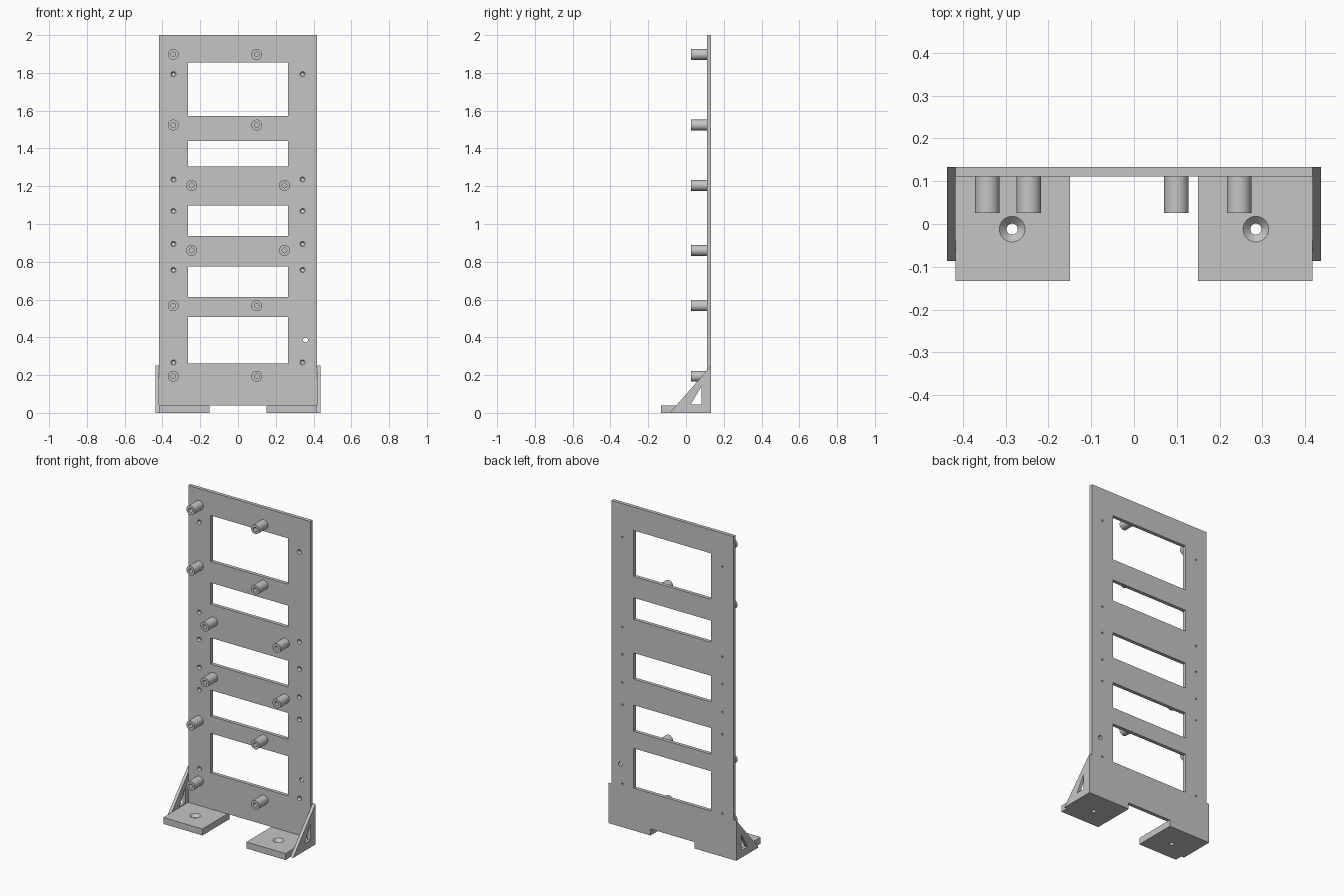
import bpy, bmesh
from math import cos, sin, tau

cube = bpy.data.objects.get("Cube")
if cube:
    bpy.data.objects.remove(cube, do_unlink=True)

grey = bpy.data.materials.new("light grey")
grey.use_nodes = True
colour = (0.56, 0.56, 0.56, 1)
grey.diffuse_color = colour
grey.node_tree.nodes["Principled BSDF"].inputs["Base Color"].default_value = colour


def finish(name, bm):
    bmesh.ops.recalc_face_normals(bm, faces=bm.faces)
    mesh = bpy.data.meshes.new(name)
    bm.to_mesh(mesh)
    bm.free()
    mesh.materials.append(grey)
    ob = bpy.data.objects.new(name, mesh)
    bpy.context.collection.objects.link(ob)
    return ob


def add_box(bm, x0, x1, y0, y1, z0, z1):
    v = bmesh.ops.create_cube(bm, size=1)["verts"]
    bmesh.ops.scale(bm, vec=(x1 - x0, y1 - y0, z1 - z0), verts=v)
    bmesh.ops.translate(bm, vec=((x0 + x1) / 2, (y0 + y1) / 2, (z0 + z1) / 2), verts=v)


def add_lathe(bm, profile, centre, axis, sides=32):
    """Closed solid turned from (radius, position) pairs about a y or z axis."""
    rings = []
    for r, t in profile:
        ring = []
        for i in range(sides):
            a, b = r * cos(tau * i / sides), r * sin(tau * i / sides)
            p = (centre[0] + a, t, centre[1] + b) if axis == "y" else (centre[0] + a, centre[1] + b, t)
            ring.append(bm.verts.new(p))
        rings.append(ring)
    for lo, hi in zip(rings, rings[1:]):
        for i in range(sides):
            j = (i + 1) % sides
            bm.faces.new((lo[i], lo[j], hi[j], hi[i]))
    bm.faces.new(rings[0])
    bm.faces.new(rings[-1])


def add_prism(bm, x0, x1, outline):
    base = bm.faces.new([bm.verts.new((x0, y, z)) for y, z in outline])
    ext = bmesh.ops.extrude_face_region(bm, geom=[base])["geom"]
    verts = [g for g in ext if isinstance(g, bmesh.types.BMVert)]
    bmesh.ops.translate(bm, vec=(x1 - x0, 0, 0), verts=verts)


def cut(ob, cutter_bm):
    """Subtract the cutter, bake the result and discard the cutter."""
    cutter = finish("cutter", cutter_bm)
    cutter.hide_render = True
    mod = ob.modifiers.new("cut", "BOOLEAN")
    mod.operation, mod.solver, mod.object = "DIFFERENCE", "EXACT", cutter
    graph = bpy.context.evaluated_depsgraph_get()
    baked = bpy.data.meshes.new_from_object(ob.evaluated_get(graph))
    ob.modifiers.clear()
    ob.data = baked
    bpy.data.objects.remove(cutter, do_unlink=True)


FRONT, BACK = 0.111, 0.133
HALF = 0.418
FOOT_TOP = 0.04

# Upright panel with windows and screw holes
bm = bmesh.new()
add_box(bm, -HALF, HALF, FRONT, BACK, FOOT_TOP, 2)
panel = finish("panel", bm)

bm = bmesh.new()
for z0, z1 in ((0.262, 0.508), (0.613, 0.775), (0.936, 1.098), (1.305, 1.439), (1.571, 1.855)):
    add_box(bm, -0.265, 0.265, 0.05, 0.2, z0, z1)
countersink = [(0.014, 0.1), (0.014, FRONT), (0.006, 0.122), (0.006, 0.15)]
for z in (0.267, 0.756, 0.894, 1.068, 1.236, 1.793):
    for x in (-0.342, 0.342):
        add_lathe(bm, countersink, (x, z), "y", 20)
add_lathe(bm, [(0.013, 0.1), (0.013, 0.15)], (0.357, 0.386), "y", 20)
cut(panel, bm)

# Hollow standoffs on the front, in rows of two
tube = [(0.0285, FRONT + 0.003), (0.0285, 0.026), (0.0125, 0.026), (0.0125, FRONT - 0.001)]
wide, narrow = (-0.343, 0.099), (-0.246, 0.246)
rows = ((0.194, wide), (0.567, wide), (0.86, narrow), (1.204, narrow), (1.524, wide), (1.898, wide))
for n, (z, xs) in enumerate(rows, 1):
    for side, x in zip(("right", "left"), xs):
        bm = bmesh.new()
        add_lathe(bm, tube, (x, z), "y")
        finish(f"standoff_{n}_{side}", bm)

# Feet with countersunk holes, and side gussets with a triangular opening
for side, s in (("right", -1), ("left", 1)):
    bm = bmesh.new()
    add_box(bm, *sorted((s * 0.15, s * HALF)), -BACK, BACK, 0, FOOT_TOP)
    foot = finish(f"foot_{side}", bm)
    bm = bmesh.new()
    add_lathe(bm, [(0.013, -0.02), (0.013, 0.022), (0.03, FOOT_TOP), (0.03, 0.06)], (s * 0.285, -0.012), "z")
    cut(foot, bm)

    bm = bmesh.new()
    add_prism(bm, s * HALF, s * 0.437, [(-0.086, 0), (BACK, 0), (BACK, 0.25)])
    gusset = finish(f"gusset_{side}", bm)
    bm = bmesh.new()
    add_prism(bm, s * 0.38, s * 0.48, [(0.025, 0.045), (0.082, 0.045), (0.082, 0.142)])
    cut(gusset, bm)

# Smooth the round walls, keep hard edges crisp
bpy.ops.object.select_all(action="DESELECT")
for ob in bpy.context.collection.objects:
    if ob.type == "MESH":
        ob.select_set(True)
        bpy.context.view_layer.objects.active = ob
bpy.ops.object.shade_smooth_by_angle()
